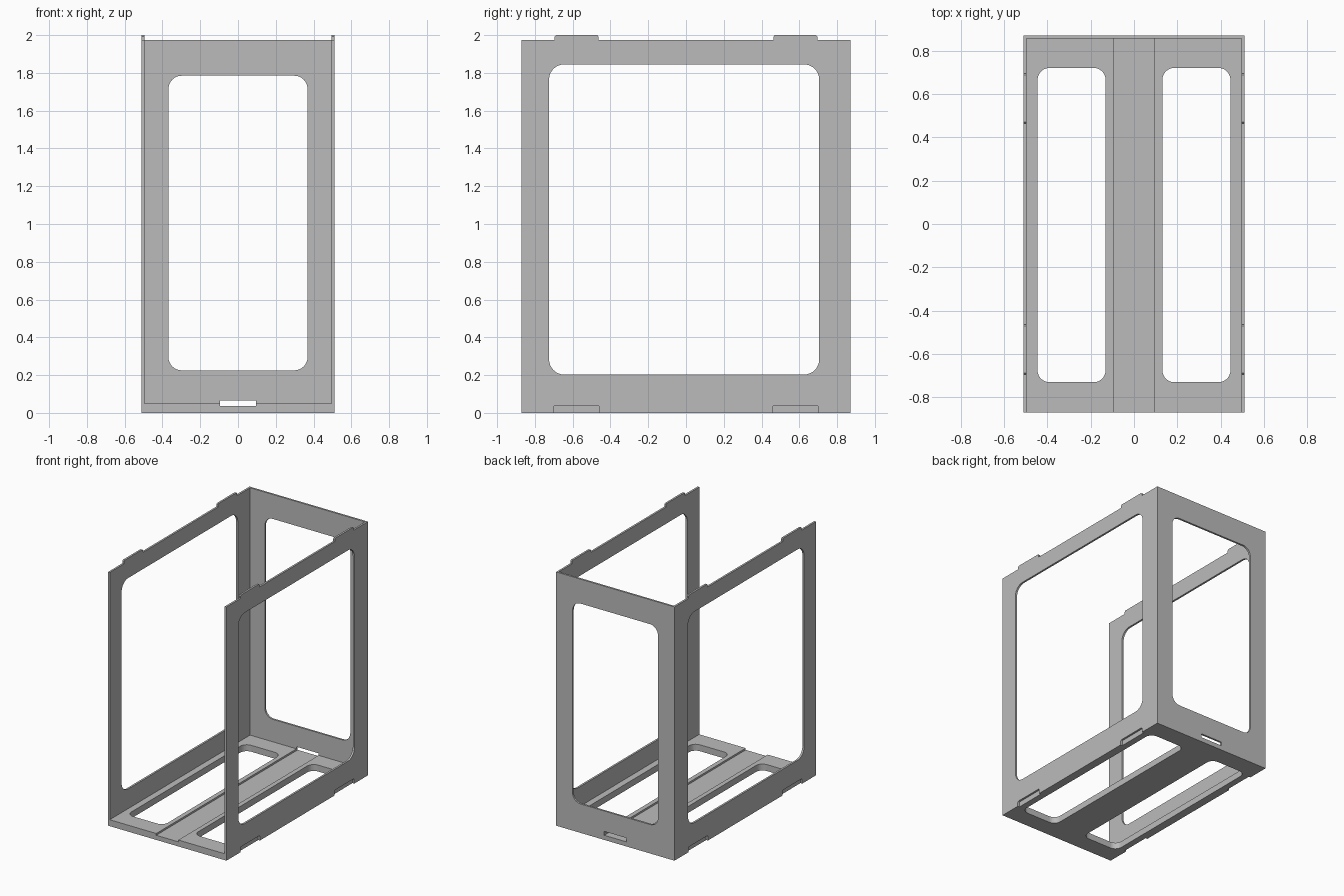
import bpy
import bmesh
from math import cos, sin, pi
from mathutils import Vector

cube = bpy.data.objects.get("Cube")
if cube:
    bpy.data.objects.remove(cube)

W, D, H = 0.51, 0.87, 2.0        # half width, half depth, height
T = 0.015                        # wall thickness
FLOOR, GROOVE, RIM = 0.05, 0.036, 1.975
TAB_IN, TAB_OUT = 0.463, 0.695   # tab span along the depth

grey = bpy.data.materials.new("plain grey")
grey.use_nodes = True
grey.diffuse_color = (0.5, 0.5, 0.5, 1)
grey.node_tree.nodes["Principled BSDF"].inputs["Base Color"].default_value = (0.5, 0.5, 0.5, 1)


def rounded(a0, a1, b0, b1, r=0.0, steps=8):
    """Outline of a rectangle, with rounded corners if r is given."""
    if r == 0:
        return [(a0, b0), (a1, b0), (a1, b1), (a0, b1)]
    points = []
    corners = [(a1 - r, b1 - r), (a0 + r, b1 - r), (a0 + r, b0 + r), (a1 - r, b0 + r)]
    for i, (ca, cb) in enumerate(corners):
        for s in range(steps + 1):
            t = (i + s / steps) * pi / 2
            points.append((ca + r * cos(t), cb + r * sin(t)))
    return points


def prism(name, outline, axis, lo, hi):
    """Extrude an outline along the given axis, from lo to hi."""
    place = {"x": lambda a, b, c: (c, a, b),
             "y": lambda a, b, c: (a, c, b),
             "z": lambda a, b, c: (a, b, c)}[axis]
    bm = bmesh.new()
    face = bm.faces.new([bm.verts.new(place(a, b, lo)) for a, b in outline])
    ext = bmesh.ops.extrude_face_region(bm, geom=[face])
    verts = [g for g in ext["geom"] if isinstance(g, bmesh.types.BMVert)]
    bmesh.ops.translate(bm, verts=verts, vec=Vector(place(0, 0, hi - lo)))
    bmesh.ops.recalc_face_normals(bm, faces=bm.faces)
    mesh = bpy.data.meshes.new(name)
    bm.to_mesh(mesh)
    bm.free()
    obj = bpy.data.objects.new(name, mesh)
    bpy.context.collection.objects.link(obj)
    return obj


def cut(target, cutter):
    """Subtract the cutter and remove it."""
    cutter.hide_render = True
    mod = target.modifiers.new("cut", "BOOLEAN")
    mod.operation = "DIFFERENCE"
    mod.solver = "EXACT"
    mod.object = cutter
    bpy.context.view_layer.objects.active = target
    bpy.ops.object.modifier_apply(modifier=mod.name)
    bpy.data.objects.remove(cutter)


frame = prism("open_frame_box", rounded(-W, W, -D, D), "z", 0, H)
frame.data.materials.append(grey)

# Interior, open at the front and top
cut(frame, prism("interior", rounded(T - W, W - T, -D - 1, D - T), "z", FLOOR, H + 1))

# Rim, leaving two chamfered tabs on each side wall
c = 0.008
rim = [(-1, H + 1), (-1, RIM)]
for lo, hi in ((-TAB_OUT, -TAB_IN), (TAB_IN, TAB_OUT)):
    rim += [(lo, RIM), (lo, H - c), (lo + c, H + c / 10), (hi - c, H + c / 10), (hi, H - c), (hi, RIM)]
rim += [(1, RIM), (1, H + 1)]
cut(frame, prism("rim_trim", rim, "x", -1, 1))

# Floor groove and the slot it leads to in the back wall
cut(frame, prism("groove", rounded(-0.095, 0.095, GROOVE, 0.066), "y", -D - 1, D + 1))

# Windows in the side walls and back wall
cut(frame, prism("side_windows", rounded(-0.725, 0.705, 0.203, 1.845, 0.08), "x", -1, 1))
cut(frame, prism("back_window", rounded(-0.368, 0.368, 0.225, 1.785, 0.07), "y", 0.5, 1))

for side in (-1, 1):
    # Floor openings
    a, b = sorted((side * 0.131, side * 0.445))
    cut(frame, prism("floor_opening", rounded(a, b, -0.73, 0.72, 0.055), "z", -1, 0.15))
    # Recesses under the walls that receive the tabs
    a, b = sorted((side * (W - T), side * (W + 0.1)))
    for end in (-1, 1):
        lo, hi = sorted((end * (TAB_IN - 0.005), end * (TAB_OUT + 0.005)))
        cut(frame, prism("tab_recess", rounded(lo, hi, -0.04, 0.04, 0.012), "x", a, b))

frame.data.materials.clear()
frame.data.materials.append(grey)
for poly in frame.data.polygons:
    poly.material_index = 0
    poly.use_smooth = False
